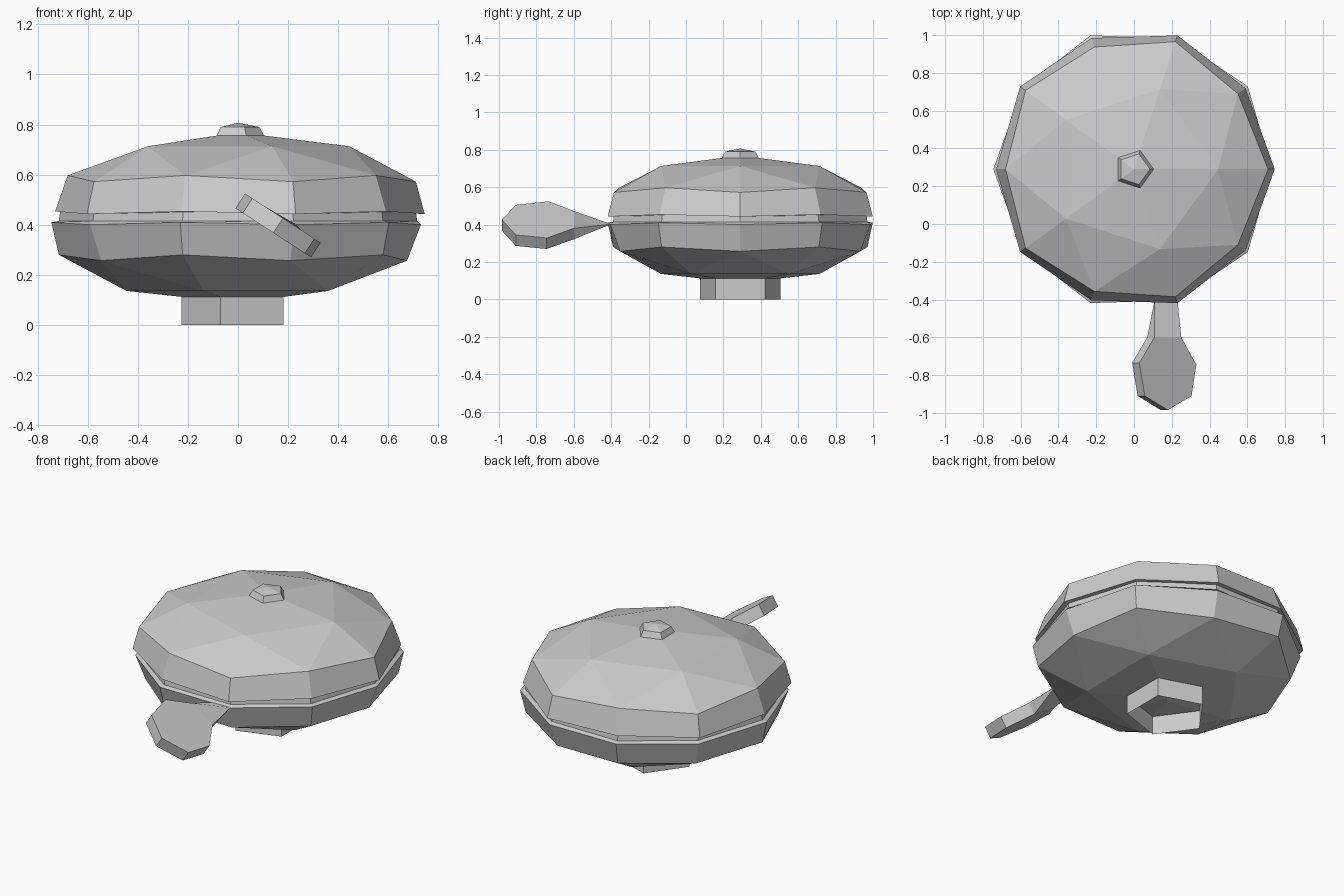
import bpy, bmesh
from math import cos, sin, pi, radians

if "Cube" in bpy.data.objects:
    bpy.data.objects.remove(bpy.data.objects["Cube"])

CY = 0.29  # centre of the pot in y


def finish(name, bm):
    bmesh.ops.recalc_face_normals(bm, faces=bm.faces)
    me = bpy.data.meshes.new(name)
    bm.to_mesh(me)
    bm.free()
    ob = bpy.data.objects.new(name, me)
    bpy.context.collection.objects.link(ob)
    return ob


def ring(bm, n, start, levels):
    """Ring of n vertices; (radius, z) levels alternate around it."""
    out = []
    for i in range(n):
        r, z = levels[i % len(levels)]
        a = start + 2 * pi * i / n
        out.append(bm.verts.new((r * cos(a), CY + r * sin(a), z)))
    return out


def bridge(bm, a, b):
    n = len(a)
    for i in range(n):
        j = (i + 1) % n
        bm.faces.new((a[i], a[j], b[j], b[i]))


def fan(bm, pole_z, r):
    p = bm.verts.new((0, CY, pole_z))
    for i in range(len(r)):
        bm.faces.new((p, r[i], r[(i + 1) % len(r)]))


def shell(name, start, pole_z, five, shoulder, bands):
    """Half of a squashed icosphere with extruded rim bands, closed inside."""
    bm = bmesh.new()
    r5 = ring(bm, 5, start, [five])
    r10 = ring(bm, 10, start, shoulder)
    fan(bm, pole_z, r5)
    for i in range(5):
        j = (i + 1) % 5
        e, o, e2 = r10[2 * i], r10[2 * i + 1], r10[2 * j]
        bm.faces.new((r5[i], e, o))
        bm.faces.new((r5[i], o, r5[j]))
        bm.faces.new((r5[j], o, e2))
    prev = r10
    for b in bands:
        cur = ring(bm, 10, start, b)
        bridge(bm, prev, cur)
        prev = cur
    bm.faces.new(prev)
    return finish(name, bm)


# Domed lid
shell("lid", 0, 0.769, (0.445, 0.713),
      [(0.71, 0.572), (0.68, 0.597)],
      [[(0.745, 0.443), (0.73, 0.453)], [(0.69, 0.45)]])

# Bowl, turned half a step, with a stepped lip under the lid
shell("bowl", pi, 0.088, (0.445, 0.136),
      [(0.715, 0.28), (0.675, 0.257)],
      [[(0.745, 0.41), (0.73, 0.40)], [(0.715, 0.415)], [(0.71, 0.452)]])

# Lid knob
bm = bmesh.new()
low = ring(bm, 5, 0, [(0.108, 0.75)])
high = ring(bm, 5, 0, [(0.085, 0.79)])
bridge(bm, low, high)
fan(bm, 0.807, high)
finish("lid_knob", bm)

# Open five-sided foot
bm = bmesh.new()
bridge(bm, ring(bm, 5, pi, [(0.225, 0.0)]), ring(bm, 5, pi, [(0.225, 0.112)]))
finish("foot", bm)

# Tilted paddle handle with a neck that pinches flat at the bowl
bm = bmesh.new()
t = radians(33)
outline = [(-0.085, -0.60), (-0.18, -0.735), (-0.145, -0.91), (0.0, -0.985),
           (0.15, -0.91), (0.18, -0.745), (0.085, -0.60)]


def tilted(u, y, w):
    return bm.verts.new((0.16 + u * cos(t) + w * sin(t), y,
                         0.397 - u * sin(t) + w * cos(t)))


top = [tilted(u, y, 0.035) for u, y in outline]
bot = [tilted(u, y, -0.035) for u, y in outline]
bm.faces.new(top)
bm.faces.new(bot)
for i in range(6):
    bm.faces.new((top[i], top[i + 1], bot[i + 1], bot[i]))
left = bm.verts.new((0.11, -0.40, 0.402))
right = bm.verts.new((0.23, -0.40, 0.402))
bm.faces.new((top[0], top[6], right, left))
bm.faces.new((bot[0], bot[6], right, left))
bm.faces.new((top[0], bot[0], left))
bm.faces.new((top[6], bot[6], right))
finish("handle", bm)
